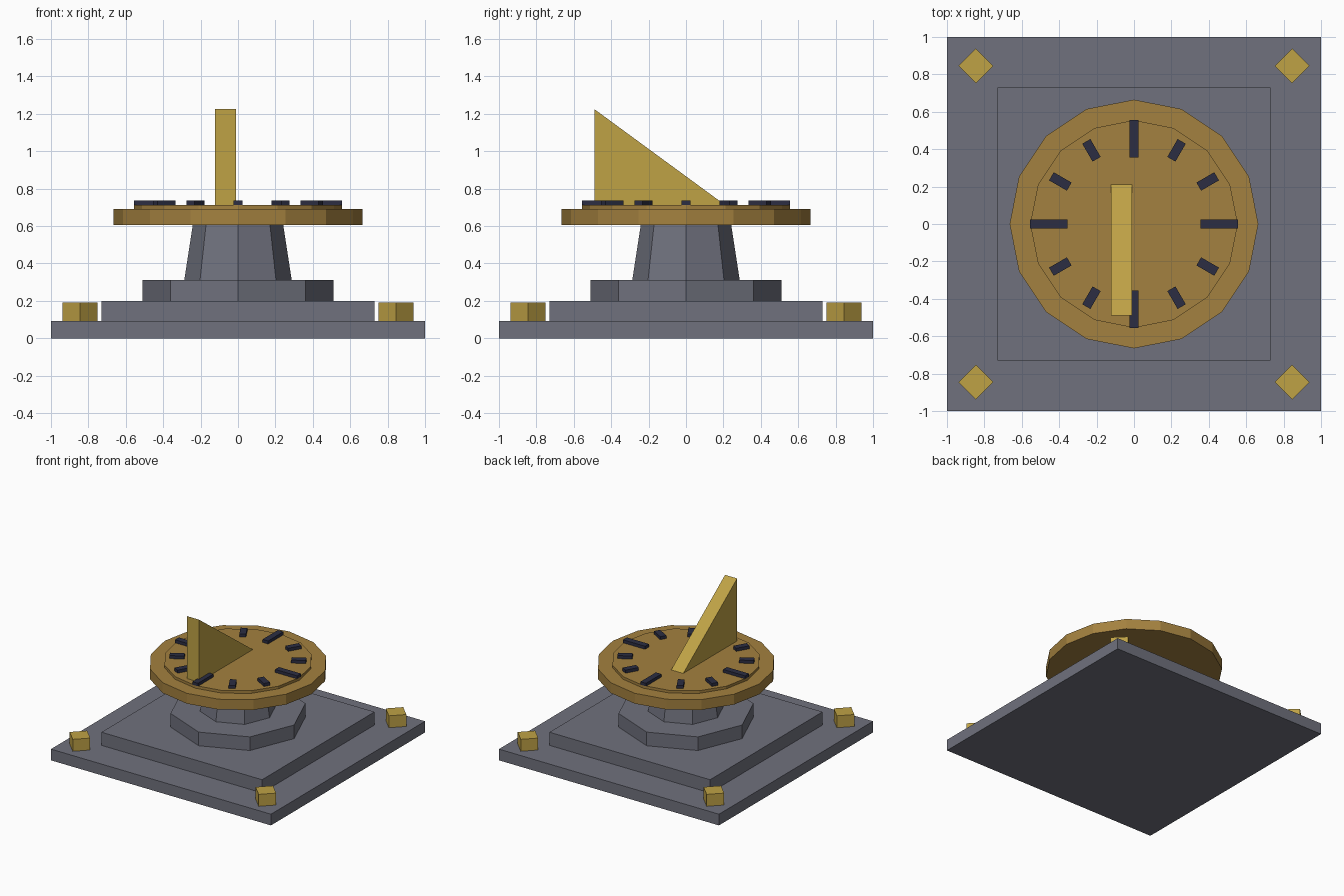
import bpy, bmesh
from math import pi, cos, sin
from mathutils import Matrix

cube = bpy.data.objects.get("Cube")
if cube:
    bpy.data.objects.remove(cube, do_unlink=True)


def material(name, color):
    mat = bpy.data.materials.new(name)
    mat.use_nodes = True
    mat.diffuse_color = (*color, 1)
    mat.node_tree.nodes["Principled BSDF"].inputs["Base Color"].default_value = (*color, 1)
    return mat


stone = material("grey stone", (0.16, 0.165, 0.205))
bronze = material("bronze", (0.37, 0.22, 0.05))
brass = material("brass", (0.52, 0.36, 0.06))
ink = material("dark navy", (0.025, 0.027, 0.055))


def add_object(name, bm, mat):
    bmesh.ops.recalc_face_normals(bm, faces=bm.faces)
    mesh = bpy.data.meshes.new(name)
    bm.to_mesh(mesh)
    bm.free()
    mesh.materials.append(mat)
    obj = bpy.data.objects.new(name, mesh)
    bpy.context.collection.objects.link(obj)
    return obj


def box(name, size, x, y, z0, z1, mat, turn=0):
    bm = bmesh.new()
    bmesh.ops.create_cube(bm, size=1)
    bmesh.ops.transform(bm, verts=bm.verts, matrix=Matrix.Diagonal((*size, z1 - z0, 1)))
    obj = add_object(name, bm, mat)
    obj.location = (x, y, (z0 + z1) / 2)
    obj.rotation_euler.z = turn
    return obj


def prism(name, sides, r_bottom, r_top, z0, z1, mat):
    # Regular prism or frustum with a corner on each axis
    bm = bmesh.new()
    rings = [[bm.verts.new((r * cos(2 * pi * i / sides), r * sin(2 * pi * i / sides), z))
              for i in range(sides)] for r, z in ((r_bottom, z0), (r_top, z1))]
    for ring in rings:
        bm.faces.new(ring)
    for i in range(sides):
        j = (i + 1) % sides
        bm.faces.new((rings[0][i], rings[0][j], rings[1][j], rings[1][i]))
    return add_object(name, bm, mat)


# Stepped stone base and pedestal
box("base_slab", (2, 2), 0, 0, 0, 0.092, stone)
box("base_step", (1.46, 1.46), 0, 0, 0.092, 0.2, stone)
prism("pedestal_foot", 8, 0.51, 0.51, 0.2, 0.312, stone)
prism("pedestal_column", 8, 0.287, 0.242, 0.312, 0.605, stone)

# Corner studs, turned to diamonds
for sx, side in ((-1, "right"), (1, "left")):
    for sy, end in ((-1, "front"), (1, "back")):
        box(f"corner_stud_{end}_{side}", (0.132, 0.132), 0.845 * sx, 0.845 * sy,
            0.092, 0.19, brass, pi / 4)

# Dial plate with a raised face
prism("dial_plate", 16, 0.665, 0.665, 0.605, 0.69, bronze)
prism("dial_face", 16, 0.555, 0.555, 0.69, 0.712, bronze)

# Hour markers, longer at the quarters
for hour in range(12):
    angle = hour * pi / 6
    length = 0.2 if hour % 3 == 0 else 0.11
    box(f"hour_marker_{hour + 1}", (length, 0.05), 0.455 * cos(angle), 0.455 * sin(angle),
        0.712, 0.737, ink, angle)

# Wedge-shaped gnomon, high at the front
bm = bmesh.new()
profile = [(-0.49, 0.712), (0.21, 0.712), (-0.49, 1.225)]
wedge = bm.faces.new([bm.verts.new((-0.122, y, z)) for y, z in profile])
extruded = bmesh.ops.extrude_face_region(bm, geom=[wedge])["geom"]
bmesh.ops.translate(bm, vec=(0.11, 0, 0),
                    verts=[v for v in extruded if isinstance(v, bmesh.types.BMVert)])
add_object("gnomon", bm, brass)
